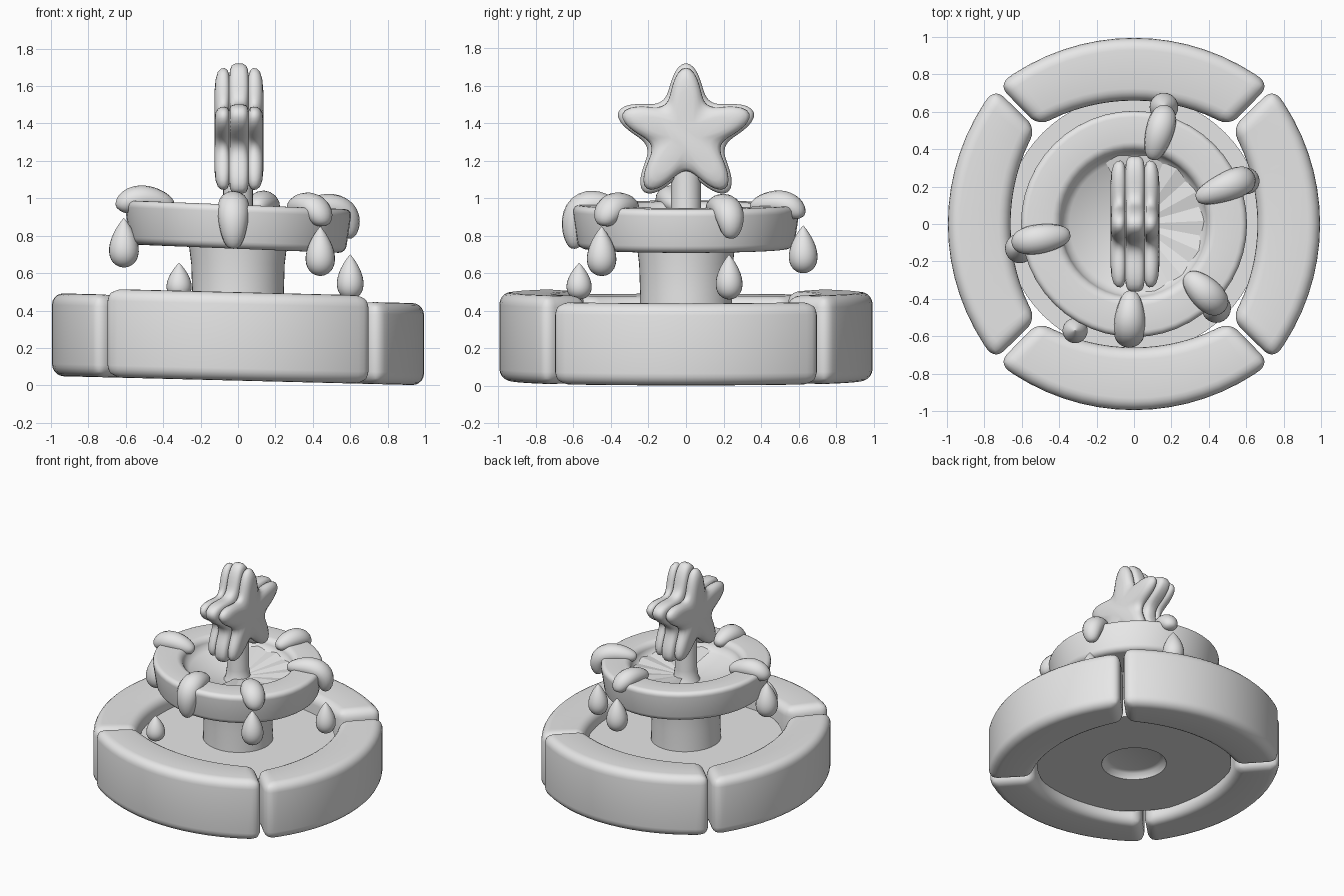
import bpy, bmesh, math
from math import sin, cos, pi, radians
from mathutils import Vector

if "Cube" in bpy.data.objects:
    bpy.data.objects.remove(bpy.data.objects["Cube"])

stone = bpy.data.materials.new("grey_stone")
stone.diffuse_color = (0.8, 0.8, 0.8, 1)
stone.use_nodes = True
stone.node_tree.nodes["Principled BSDF"].inputs["Base Color"].default_value = stone.diffuse_color


def finish(name, bm, tilt=0.0, bevel=0.0, smooth=True):
    """Turn a bmesh into an object; tilt lowers it towards +x."""
    for v in bm.verts:
        v.co.z -= tilt * v.co.x
    bmesh.ops.remove_doubles(bm, verts=bm.verts, dist=1e-5)
    bmesh.ops.recalc_face_normals(bm, faces=bm.faces)
    me = bpy.data.meshes.new(name)
    bm.to_mesh(me)
    bm.free()
    me.materials.append(stone)
    ob = bpy.data.objects.new(name, me)
    bpy.context.collection.objects.link(ob)
    if bevel:
        mod = ob.modifiers.new("rounding", 'BEVEL')
        mod.width, mod.segments = bevel, 5
        mod.limit_method, mod.angle_limit = 'ANGLE', radians(40)
    if smooth:
        bpy.ops.object.select_all(action='DESELECT')
        ob.select_set(True)
        bpy.context.view_layer.objects.active = ob
        if bevel:
            bpy.ops.object.shade_smooth()
        else:
            bpy.ops.object.shade_smooth_by_angle(angle=radians(50))
    return ob


def loft(rings, closed=False):
    """Skin equal-sized rings of points, capping the ends unless closed."""
    bm = bmesh.new()
    vs = [[bm.verts.new(p) for p in ring] for ring in rings]
    n = len(vs[0])
    pairs = list(zip(vs, vs[1:])) + ([(vs[-1], vs[0])] if closed else [])
    for a, b in pairs:
        for i in range(n):
            j = (i + 1) % n
            bm.faces.new((a[i], a[j], b[j], b[i]))
    if not closed:
        bm.faces.new(vs[0])
        bm.faces.new(vs[-1])
    return bm


def lathe(profile, n=48, centre=(0, 0)):
    return loft([[(centre[0] + r * cos(2 * pi * i / n),
                   centre[1] + r * sin(2 * pi * i / n), z)
                  for i in range(n)] for r, z in profile])


# Four rounded basin wall segments
walls = (("right_basin_wall", 0, 0.465), ("back_basin_wall", 90, 0.50),
         ("left_basin_wall", 180, 0.47), ("front_basin_wall", 270, 0.50))
for name, mid, top in walls:
    rings = []
    for k in range(17):
        t = k / 8 - 1
        a = radians(mid + 44.3 * t)
        inner, outer = 0.66 + 0.07 * t * t, 0.995 + 0.045 * t * t
        section = ((inner, 0.025), (outer, 0.025), (outer, top), (inner, top - 0.01))
        rings.append([(r * cos(a), r * sin(a), z) for r, z in section])
    finish(name, loft(rings), tilt=0.025, bevel=0.065)

# Basin floor slab with a shallow recess below
finish("basin_floor", lathe([(0.18, 0.16), (0.21, 0.15), (0.23, 0.11), (0.69, 0.11),
                             (0.69, 0.35), (0.2, 0.35)], 64), tilt=0.02)

# Column between basin and bowl
finish("column", lathe([(0.25, 0.30), (0.245, 0.5), (0.25, 0.65), (0.265, 0.77)]))

# Upper bowl: thick rim with a conical hollow
finish("upper_bowl", lathe([(0.05, 0.73), (0.575, 0.73), (0.61, 0.965), (0.40, 0.965),
                            (0.38, 0.89), (0.22, 0.83), (0.05, 0.80)]),
       tilt=0.04, bevel=0.04)

# Folded water fan on one side of the bowl
bm = bmesh.new()
hub = bm.verts.new((0.02, 0, 0.835))
edge = []
for k in range(17):
    a = radians(-85 + 12.5 * k)
    edge.append(bm.verts.new((0.40 * cos(a), 0.40 * sin(a), 0.905 if k % 2 else 0.89)))
for a, b in zip(edge, edge[1:]):
    bm.faces.new((hub, a, b))
finish("water_fan", bm, tilt=0.04, smooth=False)

# Stem holding the star
finish("stem", lathe([(0.12, 0.78), (0.09, 0.83), (0.08, 0.9), (0.08, 1.22)], 24))

# Three-layered puffy star, thin along x
half = [(-0.13, 0.14), (-0.125, 0.085), (-0.113, 0.045), (-0.095, 0.026), (-0.075, 0.024),
        (-0.06, 0.036), (-0.052, 0.062), (-0.047, 0.03), (-0.038, 0.01), (-0.02, 0.0)]
layers = half + [(-x, d) for x, d in reversed(half)]
rings = []
for x, inset in layers:
    ring = []
    for i in range(100):
        a = 2 * pi * i / 100
        r = 0.288 + 0.08 * cos(5 * a) + 0.012 * cos(10 * a) - inset
        ring.append((x + 0.005, r * sin(a), 1.34 + r * cos(a)))
    rings.append(ring)
finish("star", loft(rings))


def drip(name, angle, width, start, bend, end):
    """Fat drip hanging over the rim; points are (radius, height)."""
    a = radians(angle)
    out, side = Vector((cos(a), sin(a), 0)), Vector((-sin(a), cos(a), 0))
    up = Vector((0, 0, 1))
    p0, p1, p2 = (out * r + up * z for r, z in (start, bend, end))
    rings = []
    for k in range(21):
        u = 0.01 + 0.98 * k / 20
        t = (1 - cos(pi * u)) / 2
        c = p0 * (1 - t) ** 2 + p1 * 2 * t * (1 - t) + p2 * t * t
        tangent = ((p1 - p0) * (1 - t) + (p2 - p1) * t).normalized()
        normal = side.cross(tangent)
        r = width * sin(pi * u) ** 0.7
        rings.append([c + (side * cos(w) + normal * 0.9 * sin(w)) * r
                      for w in (2 * pi * i / 16 for i in range(16))])
    finish(name, loft(rings), tilt=0.04)


# Drips over the bowl rim
drip("front_drip", 267.5, 0.085, (0.36, 0.94), (0.64, 1.05), (0.59, 0.73))
drip("left_drip", 189, 0.078, (0.35, 0.94), (0.56, 1.03), (0.64, 0.91))
drip("right_drip", 22, 0.08, (0.36, 0.95), (0.68, 1.04), (0.63, 0.81))
drip("front_right_drip", 316, 0.085, (0.39, 0.95), (0.60, 1.02), (0.63, 0.87))
drip("back_drip", 74.5, 0.075, (0.36, 0.95), (0.58, 1.03), (0.63, 0.90))


# Falling teardrops: x, y, bottom, height, radius
drops = {"left_drop": (-0.61, -0.13, 0.63, 0.265, 0.078),
         "front_right_drop": (0.44, -0.45, 0.585, 0.265, 0.077),
         "right_drop": (0.6, 0.23, 0.46, 0.24, 0.07),
         "front_left_drop": (-0.315, -0.57, 0.46, 0.195, 0.066),
         "back_drop": (0.16, 0.625, 0.60, 0.255, 0.075)}
for name, (x, y, z, h, r) in drops.items():
    profile = []
    for k in range(17):
        a = pi * (0.02 + 0.96 * k / 16)
        profile.append((r * 1.3 * sin(a) * cos(a / 2) ** 0.9, z + h * (1 - cos(a)) / 2))
    finish(name, lathe(profile, 24, (x, y)))
